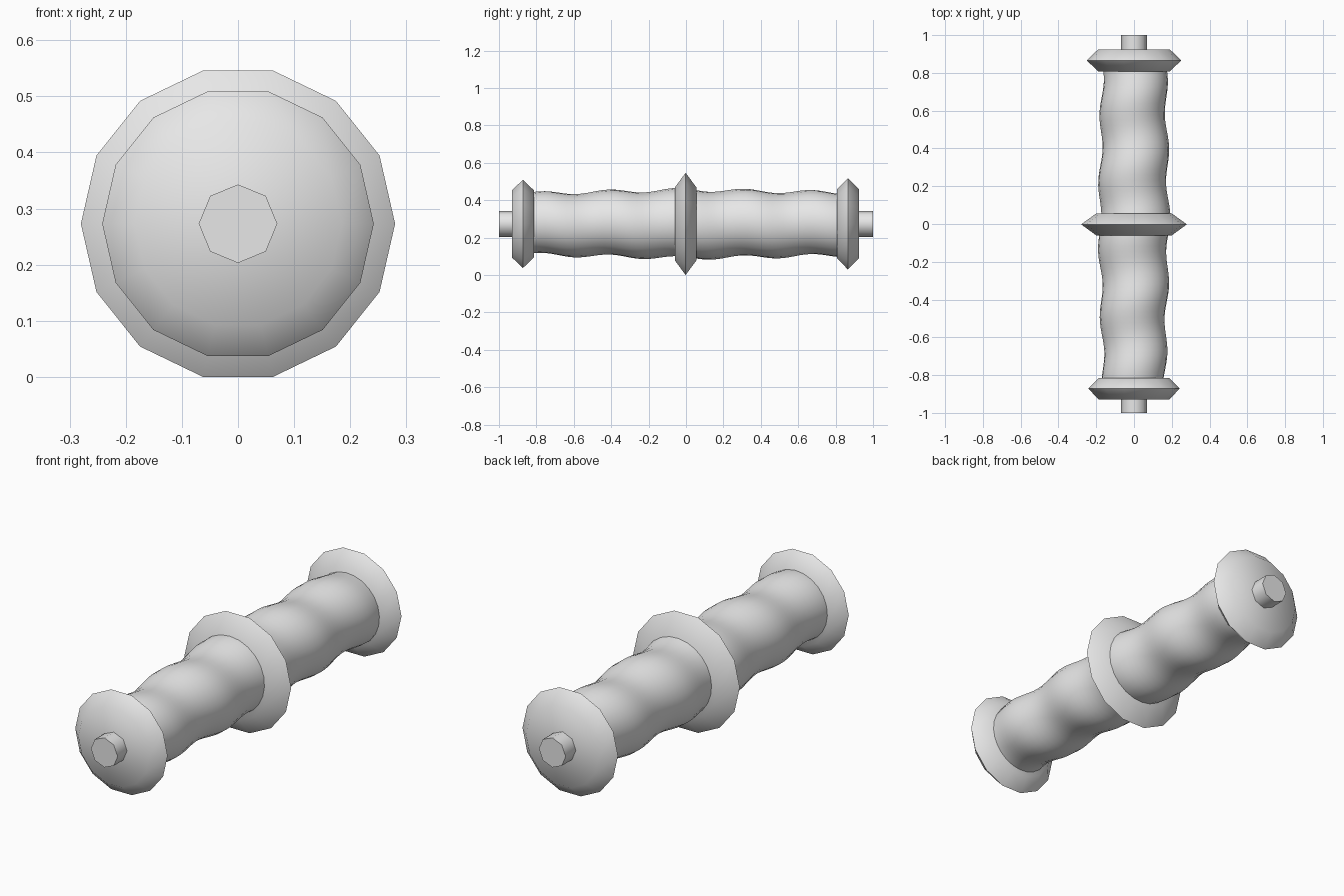
import bpy, bmesh, math

if "Cube" in bpy.data.objects:
    bpy.data.objects.remove(bpy.data.objects["Cube"])

CZ = 0.273  # height of the long axis

grey = bpy.data.materials.new("light grey")
grey.diffuse_color = (0.8, 0.8, 0.8, 1)
grey.use_nodes = True
grey.node_tree.nodes["Principled BSDF"].inputs["Base Color"].default_value = grey.diffuse_color


def lathe(name, stations, sides, radius):
    """Closed tube along y; radius(y, angle, ring index) gives the surface."""
    bm = bmesh.new()
    rings = []
    for i, y in enumerate(stations):
        ring = []
        for k in range(sides):
            a = 2 * math.pi * k / sides
            r = radius(y, a, i)
            ring.append(bm.verts.new((r * math.cos(a), y, CZ + r * math.sin(a))))
        rings.append(ring)
    for lo, hi in zip(rings, rings[1:]):
        for k in range(sides):
            n = (k + 1) % sides
            bm.faces.new((lo[k], lo[n], hi[n], hi[k]))
    bm.faces.new(rings[0])
    bm.faces.new(rings[-1])
    bmesh.ops.recalc_face_normals(bm, faces=bm.faces)
    mesh = bpy.data.meshes.new(name)
    bm.to_mesh(mesh)
    bm.free()
    mesh.materials.append(grey)
    ob = bpy.data.objects.new(name, mesh)
    bpy.context.collection.objects.link(ob)
    bpy.ops.object.select_all(action='DESELECT')
    ob.select_set(True)
    bpy.context.view_layer.objects.active = ob
    bpy.ops.object.shade_smooth_by_angle(angle=math.radians(52))
    return ob


def disc(name, y, rim, face):
    """Flange with a sharp rim and bevelled sides."""
    radii = (face, rim, face)
    lathe(name, (y - 0.058, y, y + 0.058), 14, lambda _, a, i: radii[i])


def grip(name, y0, y1, r0, r1):
    """Tapered grip with a soft spiral ridge."""
    def radius(y, a, i):
        t = (y - y0) / (y1 - y0)
        wave = math.cos(2 * math.pi * (y - 0.40) / 0.36 + a)
        return r0 + (r1 - r0) * t + 0.010 * wave
    steps = 28
    lathe(name, [y0 + (y1 - y0) * i / steps for i in range(steps + 1)], 24, radius)


# Axle showing at both ends
lathe("axle", (-1.0, 1.0), 8, lambda y, a, i: 0.07)

# Flanges
disc("front_flange", -0.872, 0.242, 0.185)
disc("middle_flange", -0.002, 0.28, 0.20)
disc("rear_flange", 0.866, 0.25, 0.19)

# Spiral grips between the flanges
grip("front_grip", -0.84, -0.03, 0.163, 0.183)
grip("rear_grip", 0.03, 0.84, 0.183, 0.168)
